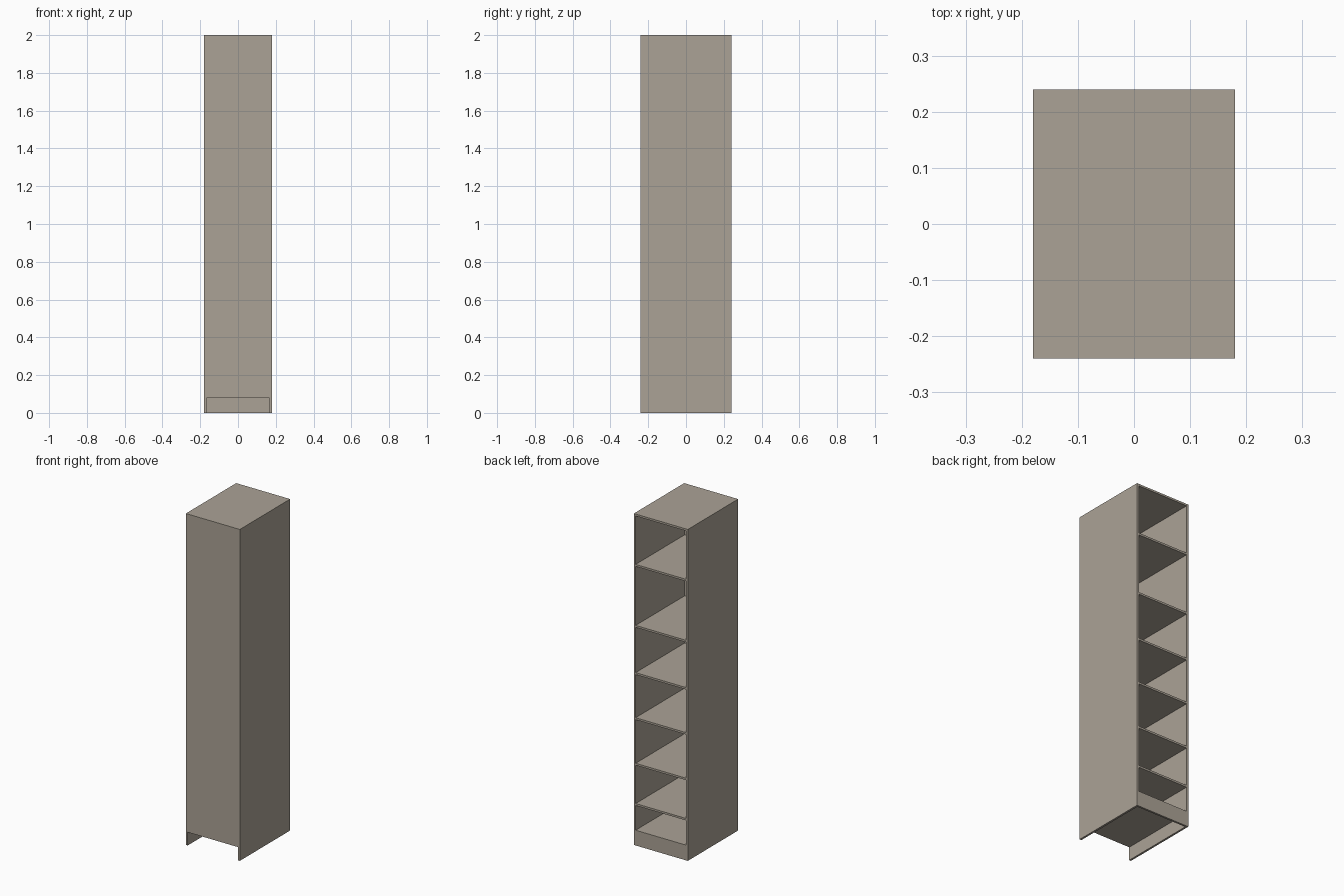
import bpy, bmesh

if "Cube" in bpy.data.objects:
    bpy.data.objects.remove(bpy.data.objects["Cube"])

W, D, H = 0.36, 0.48, 2.0     # overall width, depth, height
T = 0.012                     # board thickness
BASE = 0.08                   # plinth height

wood = bpy.data.materials.new("warm_grey_board")
wood.diffuse_color = (0.41, 0.365, 0.305, 1)
wood.use_nodes = True
wood.node_tree.nodes["Principled BSDF"].inputs["Base Color"].default_value = wood.diffuse_color


def board(name, x0, x1, y0, y1, z0, z1):
    """Flat box panel between two corners."""
    mesh = bpy.data.meshes.new(name)
    bm = bmesh.new()
    bmesh.ops.create_cube(bm, size=1)
    for v in bm.verts:
        v.co.x = x1 if v.co.x > 0 else x0
        v.co.y = y1 if v.co.y > 0 else y0
        v.co.z = z1 if v.co.z > 0 else z0
    bm.to_mesh(mesh)
    bm.free()
    mesh.materials.append(wood)
    obj = bpy.data.objects.new(name, mesh)
    bpy.context.collection.objects.link(obj)
    return obj


x, y = W / 2, D / 2
xi = x - T                    # inner face of the side panels

# Side panels, stopping behind the plinth board at the bottom
board("left_side", -x, -xi, -y, y, 0, H - T)
board("right_side", xi, x, -y, y, 0, H - T)

# Top and closed front
board("top_panel", -x, x, -y, y, H - T, H)
board("front_panel", -xi, xi, -y, -y + T, BASE, H - T)

# Floor and plinth on the open side
board("floor_panel", -xi, xi, -y + T, y, BASE, BASE + T)
board("plinth", -xi, xi, y - T, y, 0, BASE)

# Shelves, by centre height
for i, z in enumerate((0.247, 0.49, 0.765, 1.037, 1.322, 1.69)):
    board(f"shelf_{i + 1}", -xi, xi, -y + T, y, z - T / 2, z + T / 2)
